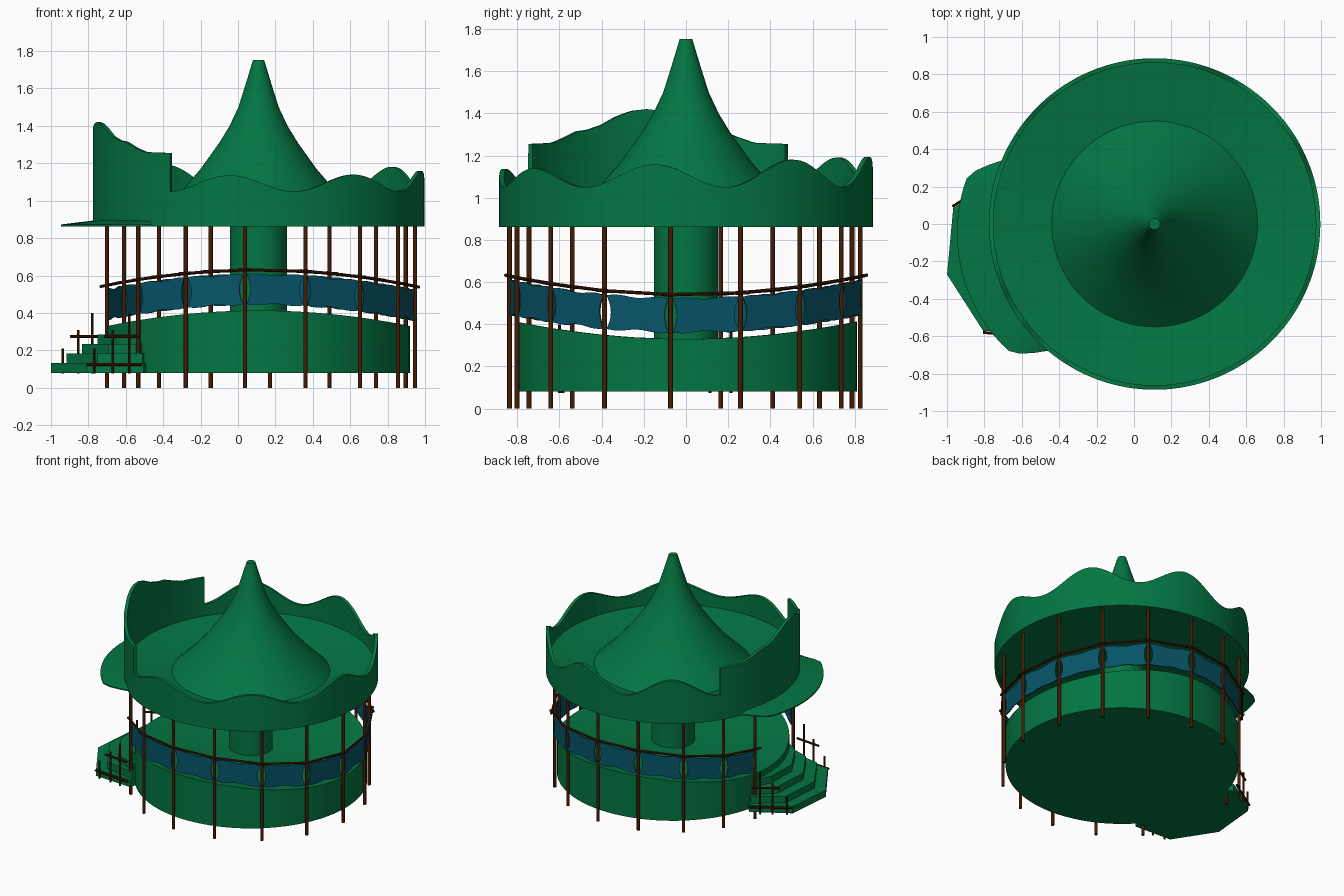
import bpy, bmesh, math
from mathutils import Vector

if "Cube" in bpy.data.objects:
    bpy.data.objects.remove(bpy.data.objects["Cube"])

CX = 0.11          # carousel axis
ENTRY = 193.7      # direction of the entrance, degrees


def mat(name, col):
    m = bpy.data.materials.new(name)
    m.diffuse_color = (*col, 1)
    m.use_nodes = True
    m.node_tree.nodes["Principled BSDF"].inputs["Base Color"].default_value = m.diffuse_color
    return m


GREEN = mat("green_paint", (0.001, 0.18, 0.055))
BLUE = mat("blue_paint", (0.002, 0.09, 0.14))
BROWN = mat("brown_metal", (0.06, 0.012, 0.001))


def polar(deg, r, z=0.0):
    a = math.radians(deg)
    return Vector((CX + r * math.cos(a), r * math.sin(a), z))


def finish(name, bm, material, smooth=True, angle=35):
    bmesh.ops.recalc_face_normals(bm, faces=bm.faces)
    me = bpy.data.meshes.new(name)
    bm.to_mesh(me)
    bm.free()
    ob = bpy.data.objects.new(name, me)
    bpy.context.collection.objects.link(ob)
    me.materials.append(material)
    if smooth:
        bpy.ops.object.select_all(action='DESELECT')
        ob.select_set(True)
        bpy.context.view_layer.objects.active = ob
        bpy.ops.object.shade_smooth_by_angle(angle=math.radians(angle))
    return ob


def skin(bm, cols, close_cols=True, close_ring=True):
    """Quads between neighbouring columns of vertices."""
    n, m = len(cols), len(cols[0])
    for i in range(n if close_cols else n - 1):
        a, b = cols[i], cols[(i + 1) % n]
        for j in range(m if close_ring else m - 1):
            k = (j + 1) % m
            bm.faces.new((a[j], b[j], b[k], a[k]))


def lathe(name, profile, material, seg=96, lift=None):
    bm = bmesh.new()
    cols = []
    for i in range(seg):
        col = []
        for r, z, w in profile:
            p = polar(360 * i / seg, r, z)
            p.z += w * lift(p.y) if lift else 0
            col.append(bm.verts.new(p))
        cols.append(col)
    skin(bm, cols, close_ring=False)
    bmesh.ops.remove_doubles(bm, verts=bm.verts, dist=1e-5)
    return finish(name, bm, material)


def rod(bm, a, b, r, seg=10):
    d = b - a
    res = bmesh.ops.create_cone(bm, cap_ends=True, segments=seg, radius1=r, radius2=r, depth=d.length)
    q = d.to_track_quat('Z', 'Y')
    for v in res['verts']:
        v.co = q @ v.co + (a + b) / 2


def lift(y):           # floor and railing rise toward front and back
    return 0.085 * (y / 0.82) ** 2


# Drum base with a floor curved along y
lathe("base_drum", [(0, .08, 0), (.81, .08, 0), (.81, .33, 1), (.65, .33, 1), (.45, .33, 1),
                    (.25, .33, 1), (0, .33, 1)], GREEN, lift=lift)

# Central column
lathe("centre_column", [(0, .31, 0), (.152, .31, 0), (.152, .88, 0), (0, .88, 0)], GREEN, 48)

# Roof dish rising outward, with a steep spire set into it
lathe("roof_spire", [(0, .865, 0), (.878, .865, 0), (.878, .965, 0), (.55, .915, 0), (.42, 1.042, 0),
                     (.31, 1.17, 0), (.21, 1.31, 0), (.155, 1.40, 0), (.108, 1.50, 0), (.07, 1.62, 0),
                     (.03, 1.752, 0), (0, 1.752, 0)], GREEN)


# Scalloped parapet with a tall crest over the entrance
HALF = 45.3
CREST = [(0, 1.42), (5, 1.412), (10, 1.385), (15, 1.345), (20, 1.322), (24, 1.315),
         (29, 1.285), (34, 1.26), (46, 1.255)]


def crest(d):
    d = abs(d)
    for (a, za), (b, zb) in zip(CREST, CREST[1:]):
        if d <= b:
            return za + (zb - za) * (d - a) / (b - a)
    return CREST[-1][1]


tops = [(d, crest(d)) for d in [-HALF + 2 * HALF * i / 60 for i in range(61)]]
span = 360 - 2 * HALF
for i in range(181):
    d = HALF + .02 + (span - .04) * i / 180
    peak = 1.165 + .03 * math.sin(math.radians(ENTRY + d - 5))
    tops.append((d, 1.05 + (peak - 1.05) * (.5 - .5 * math.cos(math.tau * 6 * i / 180))))
bm = bmesh.new()
skin(bm, [[bm.verts.new(polar(ENTRY - 1.4 + d, r, z)) for r, z in
           ((.886, .861), (.886, t), (.862, t), (.862, .861))] for d, t in tops])
finish("parapet", bm, GREEN)

# Awning over the entrance
bm = bmesh.new()
cols = []
for i in range(25):
    s = -1 + i / 12
    d = 36.4 * s
    r = 1.062 - .03 * (d / 28.5) ** 2 if abs(d) < 28.6 else 1.033 - .15 * (abs(d) - 28.5) / 7.9
    cols.append([bm.verts.new(polar(ENTRY + d, *p)) for p in
                 ((.86, .868), (r, .863), (r, .873), (.86, .897))])
skin(bm, cols, close_cols=False)
bm.faces.new(cols[0])
bm.faces.new(cols[-1])
finish("entrance_awning", bm, GREEN)

# Posts around the rim, leaving the entrance open
angles = [-140, -117.6, -95, -72.6, -49.8, -27.4, -5, 18.2, 40.7, 62.8, 85.8, 108, 130.1, 150.2, 168.5]
bm = bmesh.new()
for i, a in enumerate(angles):
    r = .84 if i < 7 else .828
    rod(bm, polar(a, r, 0), polar(a, r, .875), .011, 12)
finish("rim_posts", bm, BROWN)

# Handrails, one straight rod per bay with overlapping ends
bm = bmesh.new()
for a, b in zip(angles, angles[1:]):
    p, q = polar(a, .85), polar(b, .85)
    for v in (p, q):
        v.z = .54 + lift(v.y)
    e = (q - p).normalized() * .033
    rod(bm, p - e, q + e, .008)
finish("handrails", bm, BROWN)

# Blue panels with hollow ends between the posts
bm = bmesh.new()
NU, NV = 16, 8
for a, b in zip(angles, angles[1:]):
    p, q = polar(a, .835), polar(b, .835)
    for v in (p, q):
        v.z = .44 + lift(v.y)
    mid, half = (p + q) / 2, (q - p) / 2
    cols = []
    for i in range(NU + 1):
        s = -1 + 2 * i / NU
        col = []
        for j in range(NV + 1):
            t = -1 + 2 * j / NV
            k = 1 - (.008 + .022 * (1 - t * t)) / half.length
            h = t * (.080 - .005 * math.cos(math.tau * s * .75))
            col.append(bm.verts.new(mid + half * (s * k) + Vector((0, 0, h))))
        cols.append(col)
    skin(bm, cols, close_cols=False, close_ring=False)
panels = finish("side_panels", bm, BLUE, smooth=False)
mod = panels.modifiers.new("thickness", 'SOLIDIFY')
mod.thickness = .008
mod.offset = 0

# Faceted entrance stairs
bm = bmesh.new()
for k in range(4):
    c, e = 18.2 - .8 * k, 30 - 1.8 * k
    ring = [(-e, .85 - .015 * k), (-c, 1.08 - .075 * k), (0, 1.142 - .085 * k),
            (c, 1.08 - .075 * k), (e, .85 - .015 * k), (22, .7), (-22, .7)]
    low = [bm.verts.new(polar(ENTRY + d, r, .08)) for d, r in ring]
    top = [bm.verts.new(polar(ENTRY + d, r, .132 + .051 * k)) for d, r in ring]
    skin(bm, [low, top], close_cols=False)
    bm.faces.new(low)
    bm.faces.new(top)
finish("entrance_stairs", bm, GREEN, smooth=False)

# Stair railings on both sides
bm = bmesh.new()
for s in (-1, 1):
    p, q = polar(ENTRY + s * 18.6, 1.085), polar(ENTRY + s * 30.8, .865)
    for t, h in ((.13, .21), (.46, .31), (.75, .40)):
        v = p.lerp(q, t)
        rod(bm, v + Vector((0, 0, .075)), v + Vector((0, 0, h)), .007)
    for z, t0, t1 in ((.125, 0, .98), (.275, .3, .95)):
        up = Vector((0, 0, z))
        rod(bm, p.lerp(q, t0) + up, p.lerp(q, t1) + up, .008)
finish("stair_railings", bm, BROWN)
